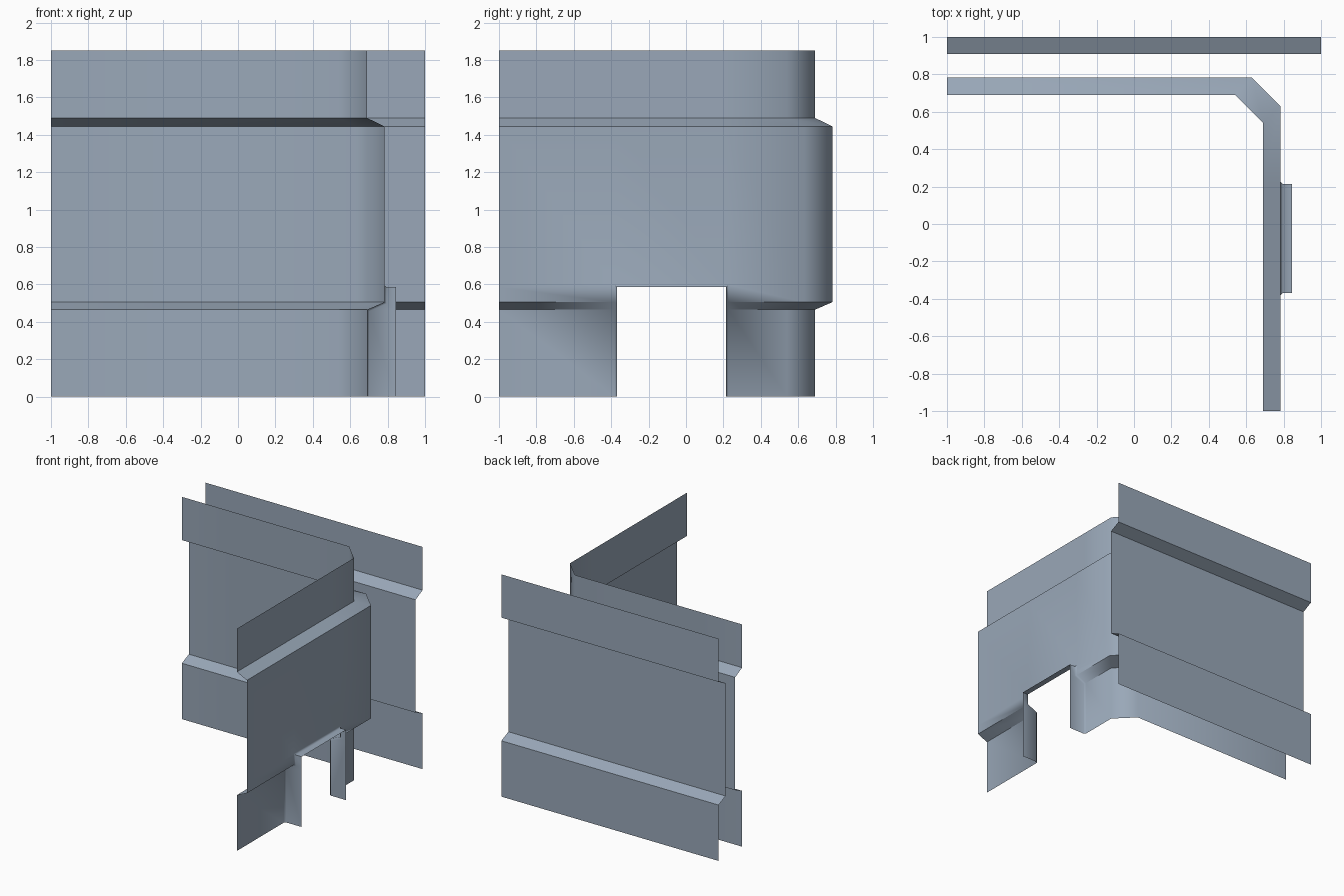
import bpy, bmesh, math

if "Cube" in bpy.data.objects:
    bpy.data.objects.remove(bpy.data.objects["Cube"])

# one blue-grey colour for everything
mat = bpy.data.materials.new("blue grey panel")
mat.diffuse_color = (0.32, 0.39, 0.48, 1)
mat.use_nodes = True
mat.node_tree.nodes["Principled BSDF"].inputs["Base Color"].default_value = mat.diffuse_color

# shared wall profile: (height, how far the panel steps outwards)
STEP = 0.092
PROFILE = [(0, 0), (0.465, 0), (0.505, STEP), (0.585, STEP),
           (1.445, STEP), (1.49, 0), (1.85, 0)]
DOOR_Y0, DOOR_Y1, DOOR_ROWS, FRAME_X = -0.37, 0.215, 3, 0.845


def finish(name, bm):
    mesh = bpy.data.meshes.new(name)
    bm.to_mesh(mesh)
    bm.free()
    mesh.materials.append(mat)
    ob = bpy.data.objects.new(name, mesh)
    bpy.context.collection.objects.link(ob)
    bpy.ops.object.select_all(action='DESELECT')
    ob.select_set(True)
    bpy.context.view_layer.objects.active = ob
    bpy.ops.object.shade_smooth_by_angle(angle=math.radians(50))
    return ob


def sheet(bm, path, profile, skip=lambda col, row: False):
    """Sweep the profile along path(offset); return the vertex grid."""
    grid = [[] for _ in path(0)]
    for z, d in profile:
        for col, (x, y) in zip(grid, path(d)):
            col.append(bm.verts.new((x, y, z)))
    for c in range(len(grid) - 1):
        for r in range(len(profile) - 1):
            if not skip(c, r):
                a, b = grid[c], grid[c + 1]
                bm.faces.new((a[r], a[r + 1], b[r + 1], b[r]))
    return grid


# corner wall with chamfered corner and doorway
def corner_path(d):
    w = 0.69 + d
    return [(-1, w), (w - 0.15, w), (w, w - 0.15),
            (w, DOOR_Y1), (w, DOOR_Y0), (w, -1)]


bm = bmesh.new()
grid = sheet(bm, corner_path, PROFILE, lambda c, r: c == 3 and r < DOOR_ROWS)

# door frame: the opening's rim drawn out to a flat plane
n = DOOR_ROWS + 1
rim = grid[3][:n] + grid[4][:n][::-1]
out = [bm.verts.new((FRAME_X, v.co.y, v.co.z)) for v in rim]
for i in range(len(rim) - 1):
    bm.faces.new((rim[i], rim[i + 1], out[i + 1], out[i]))
bmesh.ops.recalc_face_normals(bm, faces=bm.faces[:])
edges = [bm.edges.get((rim[i], rim[i + 1])) for i in range(len(rim) - 1)]
bmesh.ops.bevel(bm, geom=edges, offset=0.012, segments=1, affect='EDGES',
                clamp_overlap=True)
finish("corner_wall_with_doorway", bm)

# straight back wall, stepping towards the front
bm = bmesh.new()
sheet(bm, lambda d: [(1, 1 - d), (-1, 1 - d)],
      [p for p in PROFILE if p[0] != 0.585])
finish("back_wall", bm)
